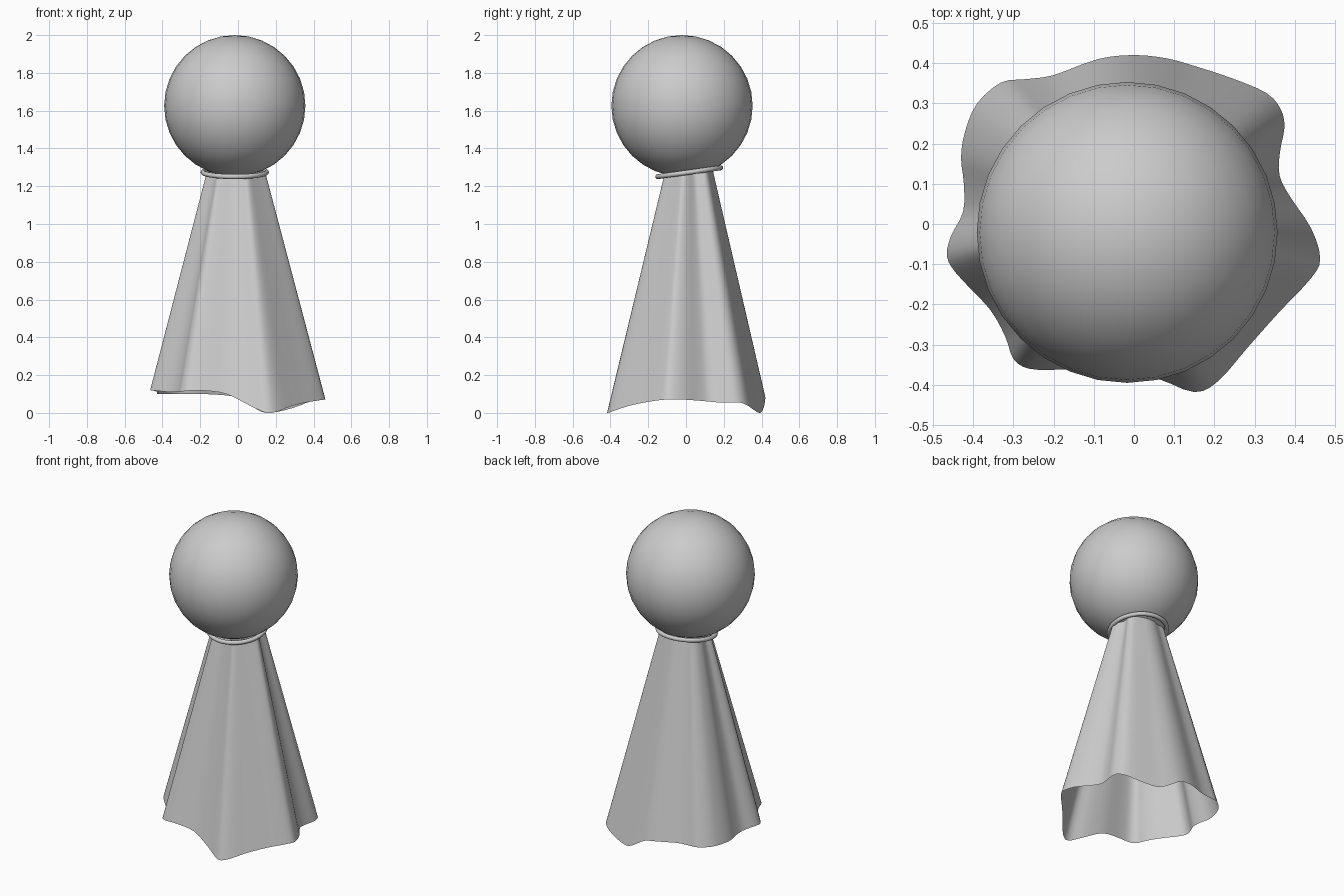
import bpy, bmesh, math
from mathutils import Vector

if "Cube" in bpy.data.objects:
    bpy.data.objects.remove(bpy.data.objects["Cube"])

# Wavy hem of the cloth, counter-clockwise from the right tip (x, y, z)
HEM = [(.463, -.085, .07), (.44, -.01, .07), (.39, .065, .065), (.362, .12, .06),
       (.363, .18, .055), (.374, .24, .055), (.365, .285, .055), (.33, .325, .04),
       (.25, .36, .015), (.15, .393, 0), (.08, .412, .03), (0, .42, .08),
       (-.09, .41, .095), (-.2, .37, .10), (-.27, .36, .10), (-.33, .352, .10),
       (-.39, .30, .10), (-.42, .23, .10), (-.43, .165, .10), (-.423, .1, .105),
       (-.425, .03, .11), (-.455, -.03, .12), (-.465, -.08, .12), (-.44, -.125, .118),
       (-.36, -.21, .11), (-.32, -.28, .11), (-.30, -.335, .113), (-.26, -.36, .117),
       (-.18, -.362, .118), (-.06, -.358, .10), (.06, -.385, .04), (.15, -.418, 0),
       (.21, -.39, .008), (.28, -.31, .035), (.36, -.22, .055), (.44, -.135, .068)]


def closed_spline(points, steps):
    """Smooth closed curve through the points."""
    pts = [Vector(p) for p in points]
    n, out = len(pts), []
    for i in range(n):
        a, b, c, d = (pts[(i + k) % n] for k in (-1, 0, 1, 2))
        for s in range(steps):
            t = s / steps
            out.append(0.5 * (2 * b + (c - a) * t + (2 * a - 5 * b + 4 * c - d) * t * t
                              + (3 * b - a - 3 * c + d) * t ** 3))
    return out


def neck_point(p):
    """Gathered position at the tilted neck for a hem point."""
    x, y = p.x * .335 - .01, p.y * .305 + .012
    return Vector((x, y, 1.275 + .14 * (y - .015)))


# Cloth skirt: straight folds from hem to neck
bm = bmesh.new()
hem = closed_spline(HEM, 3)
ROWS = 12
rings = [[bm.verts.new(p.lerp(neck_point(p), r / ROWS)) for p in hem]
         for r in range(ROWS + 1)]
n = len(hem)
for low, high in zip(rings, rings[1:]):
    for i in range(n):
        j = (i + 1) % n
        f = bm.faces.new((low[i], low[j], high[j], high[i]))
        f.smooth = True
mesh = bpy.data.meshes.new("cloth_skirt")
bm.to_mesh(mesh)
bm.free()
bpy.context.collection.objects.link(bpy.data.objects.new("cloth_skirt", mesh))

# Round head
bpy.ops.mesh.primitive_uv_sphere_add(segments=32, ring_count=16, radius=.374,
                                     location=(-.017, -.021, 1.626))
bpy.context.object.name = "head"
bpy.ops.object.shade_smooth()

# Tilted cord around the neck
bpy.ops.mesh.primitive_torus_add(major_radius=.168, minor_radius=.013,
                                 major_segments=48, minor_segments=12,
                                 location=(-.017, .017, 1.274),
                                 rotation=(math.atan(.14), 0, 0))
bpy.context.object.name = "neck_cord"
bpy.ops.object.shade_smooth()
